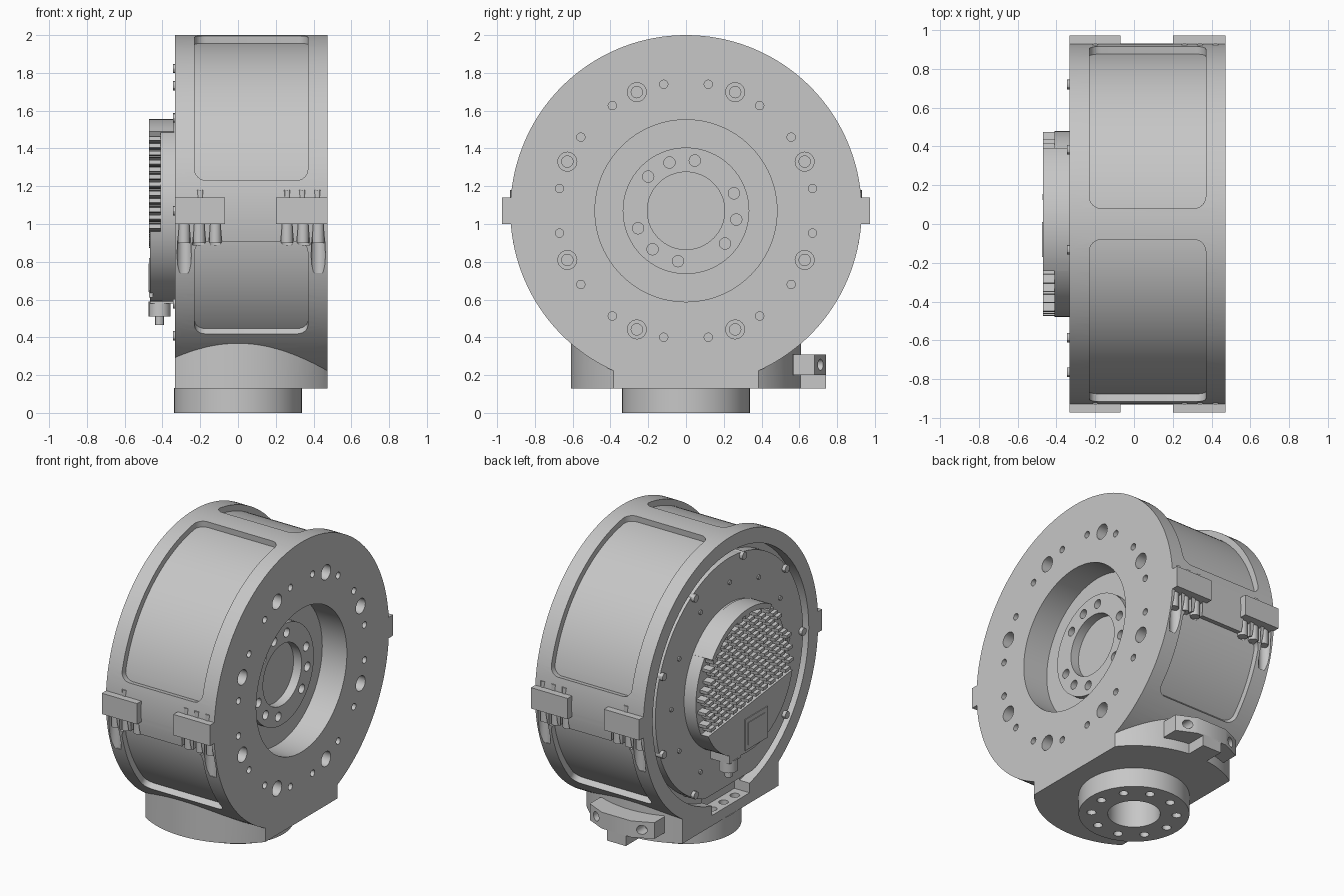
import bpy, bmesh
from math import sin, cos, pi, radians, sqrt, asin
from mathutils import Matrix, Vector

if "Cube" in bpy.data.objects:
    bpy.data.objects.remove(bpy.data.objects["Cube"])

grey = bpy.data.materials.new("machined grey")
grey.use_nodes = True
grey.diffuse_color = (0.57, 0.57, 0.57, 1)
grey.node_tree.nodes["Principled BSDF"].inputs["Base Color"].default_value = (0.57, 0.57, 0.57, 1)

AXIS_Z = 1.07                 # height of the main axis
FACE, BACK = 0.473, -0.333    # x of the two end faces
R = 0.93
TURN = {'X': Matrix.Rotation(pi / 2, 4, 'Y'), 'Y': Matrix.Rotation(-pi / 2, 4, 'X'), 'Z': Matrix()}


def make(name, bm):
    bmesh.ops.recalc_face_normals(bm, faces=bm.faces)
    mesh = bpy.data.meshes.new(name)
    bm.to_mesh(mesh)
    bm.free()
    mesh.materials.append(grey)
    ob = bpy.data.objects.new(name, mesh)
    bpy.context.collection.objects.link(ob)
    return ob


def cyl(bm, r, lo, hi, axis='X', at=(0, 0, 0), segs=24):
    i = 'XYZ'.index(axis)
    c = Vector(at)
    c[i] = (lo + hi) / 2
    bmesh.ops.create_cone(bm, cap_ends=True, segments=segs, radius1=r, radius2=r,
                          depth=hi - lo, matrix=Matrix.Translation(c) @ TURN[axis])


def box(bm, x, y, z):
    c = [sum(p) / 2 for p in (x, y, z)]
    s = [p[1] - p[0] for p in (x, y, z)]
    bmesh.ops.create_cube(bm, size=1, matrix=Matrix.Translation(c) @ Matrix.Diagonal((*s, 1)))


def prism(bm, pts, lo, hi, axis):
    place = (lambda p, h: (h, *p)) if axis == 'X' else (lambda p, h: (*p, h))
    loft(bm, [[place(p, h) for p in pts] for h in (lo, hi)])


def loft(bm, rings):
    loops = [[bm.verts.new(p) for p in ring] for ring in rings]
    for a, b in zip(loops, loops[1:]):
        for i in range(len(a)):
            j = (i + 1) % len(a)
            bm.faces.new((a[i], a[j], b[j], b[i]))
    bm.faces.new(loops[0])
    bm.faces.new(loops[-1])


def part(name, build):
    bm = bmesh.new()
    build(bm)
    return make(name, bm)


def boolean(ob, build, op='DIFFERENCE'):
    cutter = part("cutter", build)
    cutter.hide_render = True
    mod = ob.modifiers.new("boolean", 'BOOLEAN')
    mod.operation, mod.solver, mod.object = op, 'EXACT', cutter
    bpy.context.view_layer.objects.active = ob
    bpy.ops.object.modifier_apply(modifier=mod.name)
    bpy.data.objects.remove(cutter)


def polar(r, deg):
    return (0, r * cos(radians(deg)), AXIS_Z + r * sin(radians(deg)))


CENTRE = (0, 0, AXIS_Z)
SIDES = (-1, 1)

# Drum with clipped round base and neck
drum = part("drum_housing", lambda bm: cyl(bm, R, BACK, FACE, at=CENTRE, segs=140))
base = [(max(BACK, min(FACE, 0.61 * cos(a))), 0.61 * sin(a)) for a in (i * pi / 60 for i in range(120))]
boolean(drum, lambda bm: prism(bm, base, 0.13, 0.5, 'Z'), 'UNION')
boolean(drum, lambda bm: cyl(bm, 0.338, 0, 0.132, 'Z', segs=72), 'UNION')


# Rounded pockets around the drum wall
def pocket(bm, start, end, side):
    x0, x1, rc = -0.23, 0.37, 0.06
    length = radians(end - start) * R
    ends = [rc * (1 - cos(i * pi / 12)) for i in range(7)]
    n = max(4, int((end - start) / 2.5))
    mids = [rc + (length - 2 * rc) * i / n for i in range(1, n)]
    rings = []
    for d in ends + mids + [length - e for e in reversed(ends)]:
        near = min(d, length - d, rc)
        inset = rc - sqrt(max(0, rc * rc - (rc - near) ** 2))
        t = start + (d / R) * 180 / pi
        ring = []
        for x, r in ((x0 + inset, 0.89), (x1 - inset, 0.89), (x1 - inset, 1), (x0 + inset, 1)):
            _, y, z = polar(r, t)
            ring.append((x, side * y, z))
        rings.append(ring)
    loft(bm, rings)


for side in SIDES:
    for start, end in ((10, 85), (-44.5, -10)):
        boolean(drum, lambda bm: pocket(bm, start, end, side))

# Output face: recess and bolt circle
boolean(drum, lambda bm: cyl(bm, 0.482, 0.29, 0.6, at=CENTRE, segs=96))
boolean(drum, lambda bm: cyl(bm, 0.3, 0.2, 0.4, at=CENTRE, segs=64))


def bolt_holes(bm, r, depth, angles):
    for a in angles:
        cyl(bm, r, FACE - depth, FACE + 0.05, at=polar(0.68, a))


eighths = [22.5 + 45 * i for i in range(8)]
boolean(drum, lambda bm: bolt_holes(bm, 0.05, 0.1, eighths))
boolean(drum, lambda bm: bolt_holes(bm, 0.03, 0.2, eighths))
boolean(drum, lambda bm: bolt_holes(bm, 0.022, 0.1, [45 * i + s * 10 for i in range(8) for s in SIDES]))

# Electronics side: wide recess and lower ledge
boolean(drum, lambda bm: cyl(bm, 0.83, -0.5, -0.26, at=CENTRE, segs=96))
boolean(drum, lambda bm: box(bm, (-0.5, -0.22), (-0.2, 0.2), (0.2, 0.45)))
boolean(drum, lambda bm: [cyl(bm, 0.03, 0.15, 0.25, 'Z', (-0.28, y, 0)) for y in (-0.12, 0, 0.12)])

# Neck bore and bolt holes
boolean(drum, lambda bm: cyl(bm, 0.16, -0.1, 0.4, 'Z', segs=48))
boolean(drum, lambda bm: [cyl(bm, 0.028, -0.1, 0.08, 'Z', (0.26 * cos(i * pi / 5), 0.26 * sin(i * pi / 5), 0), 16)
                          for i in range(10)])

# Grooves under the clamp tabs
SCREWS = (-0.285, -0.205, -0.12, 0.26, 0.345, 0.425)
boolean(drum, lambda bm: [cyl(bm, 0.038, 0.74 if x in (-0.285, 0.425) else 0.89, 1.02, 'Z', (x, s * 0.9, 0), 16)
                          for x in SCREWS for s in SIDES])


# Turned output flange with a stepped bore and sunken hub
def flange_profile(bm):
    profile = [(.335, .27), (.335, .33), (.205, .33), (.205, .27), (.115, .27), (.115, .225), (.105, .225),
               (.105, .24), (.09, .25), (.006, .25)]
    loft(bm, [[(x, r * cos(i * pi / 32), AXIS_Z + r * sin(i * pi / 32)) for i in range(64)] for r, x in profile])


flange = part("output_flange", flange_profile)
boolean(flange, lambda bm: [cyl(bm, 0.03, 0.285, 0.4, at=polar(0.27, a), segs=20)
                            for a in (80, 109, 138, 20, -10, 200, 229, 261, 320)])


# Clamp tabs with their screws
def tabs(bm):
    for s in SIDES:
        for x in ((BACK, -0.07), (0.2, FACE)):
            box(bm, x, sorted((s * 0.86, s * 0.973)), (1.0, 1.14))


def tab_screws(bm):
    for s in SIDES:
        for x in SCREWS:
            cyl(bm, 0.032, 0.9, 1.01, 'Z', (x, s * 0.885, 0), 16)
        for x in (-0.2, 0.26, 0.34, 0.42):
            cyl(bm, 0.02, 1.13, 1.18, 'Z', (x, s * 0.912, 0), 12)


part("clamp_tabs", tabs)
part("clamp_screws", tab_screws)

# Rear cable bracket
half = [(0.2, 0.53), (0.24, 0.57), (0.24, 0.68), (0.11, 0.74)]
outline = half + [(-x, y) for x, y in reversed(half)]
bracket = part("cable_bracket", lambda bm: prism(bm, outline, 0.2, 0.31, 'Z'))
boolean(bracket, lambda bm: [cyl(bm, 0.03, 0.64, 0.8, 'Y', (s * 0.17, 0, 0.255), 20) for s in SIDES])
part("bracket_foot", lambda bm: box(bm, (-0.07, 0.07), (0.55, 0.74), (0.13, 0.21)))

# Raised circuit board disc with flat bottom and rim screws
board = [(r[1], max(0.33, r[2])) for r in (polar(0.785, i * 3) for i in range(120))]
part("circuit_board", lambda bm: prism(bm, board, -0.322, -0.25, 'X'))
part("board_screws", lambda bm: [cyl(bm, 0.025, -0.345, -0.25, at=polar(0.765, a), segs=12)
                                 for a in range(20, 380, 40) if a != 260])
part("board_studs", lambda bm: [cyl(bm, 0.015, -0.332, -0.3, at=polar(0.62, a), segs=10)
                                for a in range(0, 360, 30)])

# Electronics cover: disc, upper rim, lower panel
TILT = radians(7)


def tilted(u, v):
    return (u * cos(TILT) + v * sin(TILT), AXIS_Z - u * sin(TILT) + v * cos(TILT))


part("cover_disc", lambda bm: cyl(bm, 0.48, -0.41, -0.3, at=CENTRE, segs=96))
rim = [polar(0.485, a)[1:] for a in range(36, 121, 4)] + [polar(0.45, a)[1:] for a in range(120, 35, -4)]
part("cover_rim", lambda bm: prism(bm, rim, -0.47, -0.34, 'X'))
cut = asin(0.165 / 0.48)
arc = [pi + cut + (pi - 2 * cut) * i / 40 for i in range(41)]
part("cover_panel", lambda bm: prism(bm, [tilted(0.48 * cos(a), 0.48 * sin(a)) for a in arc], -0.465, -0.4, 'X'))


# Staggered heat sink pins
def pins(bm):
    for row in range(14):
        for col in range(-6, 7):
            u, v = col * 0.08 + (row % 2) * 0.04, -0.135 + row * 0.044
            if u * u + v * v < 0.45 ** 2:
                y, z = tilted(u, v)
                bmesh.ops.create_cube(bm, size=1, matrix=Matrix.Translation((-0.435, y, z))
                                      @ Matrix.Rotation(-TILT, 4, 'X') @ Matrix.Diagonal((0.07, 0.05, 0.022, 1)))


part("heat_sink_pins", pins)


# Socket on the panel and hanging plug
def socket(bm):
    box(bm, (-0.47, -0.45), (-0.2, 0.04), (0.61, 0.82))
    box(bm, (-0.474, -0.46), (-0.17, 0.01), (0.64, 0.79))


def plug(bm):
    box(bm, (-0.465, -0.3), (0.08, 0.2), (0.58, 0.66))
    cyl(bm, 0.058, 0.51, 0.59, 'Z', (-0.415, 0.14, 0), 20)
    cyl(bm, 0.024, 0.465, 0.53, 'Z', (-0.415, 0.14, 0), 12)


part("panel_socket", socket)
part("cable_plug", plug)

# Smooth shading with sharp edges kept
bpy.ops.object.select_all(action='DESELECT')
for ob in bpy.context.collection.objects:
    if ob.type == 'MESH':
        ob.select_set(True)
        bpy.context.view_layer.objects.active = ob
bpy.ops.object.shade_smooth_by_angle(angle=radians(30))
